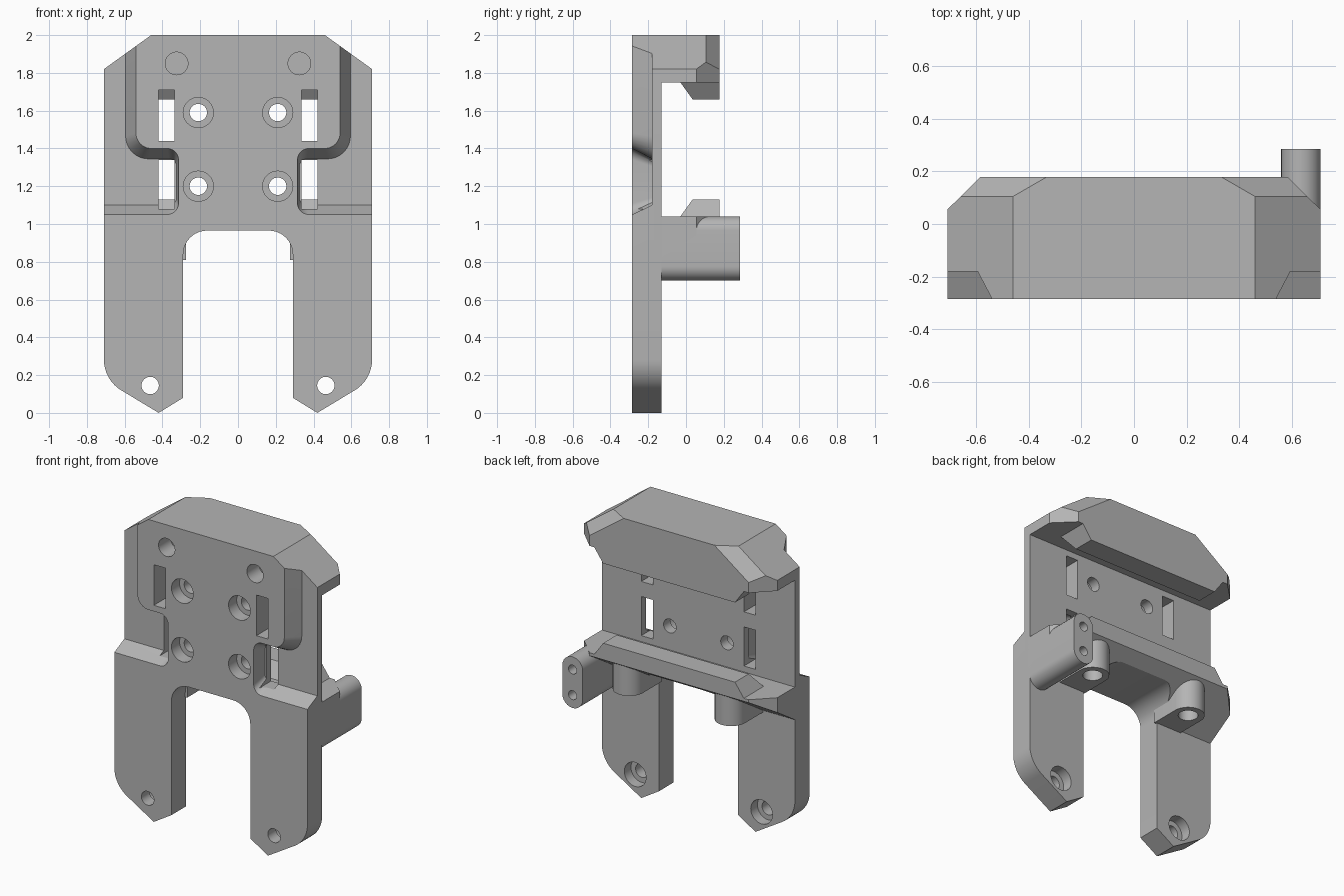
import bpy, bmesh, math
from mathutils import Vector

cube = bpy.data.objects.get("Cube")
if cube:
    bpy.data.objects.remove(cube)

grey = bpy.data.materials.new("plain_grey")
grey.use_nodes = True
GREY = (0.46, 0.46, 0.46, 1)
grey.diffuse_color = GREY
grey.node_tree.nodes["Principled BSDF"].inputs["Base Color"].default_value = GREY

FRONT, BACK, REAR = -0.285, -0.13, 0.178


def finish(name, bm):
    bmesh.ops.recalc_face_normals(bm, faces=bm.faces)
    mesh = bpy.data.meshes.new(name)
    bm.to_mesh(mesh)
    bm.free()
    obj = bpy.data.objects.new(name, mesh)
    bpy.context.collection.objects.link(obj)
    mesh.materials.append(grey)
    return obj


def loft(ring_a, ring_b):
    """Closed solid between two rings with equal point counts."""
    bm = bmesh.new()
    a = [bm.verts.new(p) for p in ring_a]
    b = [bm.verts.new(p) for p in ring_b]
    bm.faces.new(a)
    bm.faces.new(b[::-1])
    for i in range(len(a)):
        j = (i + 1) % len(a)
        bm.faces.new((a[i], b[i], b[j], a[j]))
    return bm


def rounded(points, steps=8):
    """Outline from (u, v, corner radius) points."""
    out = []
    for i, (u, v, r) in enumerate(points):
        p = Vector((u, v))
        if not r:
            out.append(p)
            continue
        d1 = (Vector(points[i - 1][:2]) - p).normalized()
        d2 = (Vector(points[(i + 1) % len(points)][:2]) - p).normalized()
        half = d1.angle(d2) / 2
        centre = p + (d1 + d2).normalized() * (r / math.sin(half))
        s = p + d1 * (r / math.tan(half)) - centre
        e = p + d2 * (r / math.tan(half)) - centre
        for k in range(steps + 1):
            t = k / steps
            out.append(centre + (s * (1 - t) + e * t).normalized() * r)
    return out


def along_y(outline, y0, y1):
    return loft([(p[0], y0, p[1]) for p in outline], [(p[0], y1, p[1]) for p in outline])


def circle(u, v, r, n=32):
    return [(u + r * math.cos(i * math.tau / n), v + r * math.sin(i * math.tau / n))
            for i in range(n)]


def box_outline(u0, u1, v0, v1):
    return [(u0, v0), (u1, v0), (u1, v1), (u0, v1)]


def mirrored(half):
    """Full outline from its right half, listed from top to bottom."""
    return half + [(-p[0],) + tuple(p[1:]) for p in reversed(half)]


def slice_off(bm, point, normal):
    geom = bm.verts[:] + bm.edges[:] + bm.faces[:]
    bmesh.ops.bisect_plane(bm, geom=geom, plane_co=point, plane_no=normal, clear_outer=True)
    bmesh.ops.holes_fill(bm, edges=[e for e in bm.edges if e.is_boundary])


def apply_boolean(obj, tool_bm, operation="DIFFERENCE"):
    tool = finish("cutter", tool_bm)
    tool.hide_render = True
    mod = obj.modifiers.new("cut", "BOOLEAN")
    mod.operation, mod.solver, mod.object = operation, "EXACT", tool
    bpy.context.view_layer.objects.active = obj
    bpy.ops.object.modifier_apply(modifier=mod.name)
    bpy.data.objects.remove(tool)


# Front plate with two legs
plate = finish("front_plate", along_y(rounded(mirrored([
    (0.46, 2, 0), (0.71, 1.82, 0), (0.71, 0.175, 0.19), (0.42, 0, 0),
    (0.29, 0.08, 0), (0.29, 0.965, 0.125)])), FRONT, BACK))

# Stepped side recesses with sloping walls
lip_front = rounded([(0.54, 2.2, 0), (0.54, 1.40, 0.08), (0.315, 1.40, 0.06),
                     (0.315, 1.05, 0.06), (0.9, 1.05, 0), (0.9, 2.2, 0)])
lip_floor = rounded([(0.595, 2.2, 0), (0.595, 1.345, 0.12), (0.325, 1.345, 0.04),
                     (0.325, 1.10, 0.04), (0.9, 1.10, 0), (0.9, 2.2, 0)])
for s in (1, -1):
    slope = [(b - a) for a, b in zip(lip_front, lip_floor)]
    start = [a - d * 0.1 for a, d in zip(lip_front, slope)]
    apply_boolean(plate, loft([(s * p.x, FRONT - 0.0105, p.y) for p in start],
                              [(s * p.x, -0.18, p.y) for p in lip_floor]))
    # Slots
    for z0, z1 in ((1.44, 1.71), (1.08, 1.34)):
        apply_boolean(plate, along_y(box_outline(s * 0.335, s * 0.42, z0, z1), -0.4, 0))
    # Screw holes with counterbores in front
    for z in (1.59, 1.20):
        apply_boolean(plate, along_y(circle(s * 0.21, z, 0.08), -0.4, -0.2))
        apply_boolean(plate, along_y(circle(s * 0.21, z, 0.046), -0.3, 0))
    # Blind holes near the top
    apply_boolean(plate, along_y(circle(s * 0.325, 1.85, 0.06), -0.4, -0.16))
    # Foot holes with counterbores behind
    apply_boolean(plate, along_y(circle(s * 0.465, 0.145, 0.046), -0.4, 0))
    apply_boolean(plate, along_y(circle(s * 0.465, 0.145, 0.08), -0.2, 0))

# Rear hood with bevelled corners
hood_bm = along_y(mirrored([(0.46, 2), (0.71, 1.82), (0.71, 1.75)]), -0.15, REAR)
for s in (1, -1):
    slice_off(hood_bm, (s * 0.71, 0.055, 0), (s * 0.123, 0.125, 0))
    slice_off(hood_bm, (s * 0.46, 0.105, 2), (s * 0.0108, 0.0187, 0.015))
hood = finish("rear_hood", hood_bm)

# Rear shelf, thinning towards the back, notched by the leg arch
profile = [(-0.15, 0.81), (-0.15, 1.04), (REAR, 1.04), (REAR, 1.02)]
shelf_bm = loft([(-0.71, y, z) for y, z in profile], [(0.71, y, z) for y, z in profile])
for s in (1, -1):
    slice_off(shelf_bm, (s * 0.71, 0.055, 0), (s * 0.123, 0.125, 0))
shelf = finish("rear_shelf", shelf_bm)
apply_boolean(shelf, along_y(rounded(mirrored([(0.29, 0.5, 0), (0.29, 0.965, 0.125)])[::-1]),
                             -0.3, 0.4))


# Facing lips on the hood and the shelf
def clamp_lip(name, z_base, z_tip):
    def ring(x, y, z):
        return [(p[0], p[1], z) for p in box_outline(-x, x, y, REAR)]
    return finish(name, loft(ring(0.55, -0.03, z_base), ring(0.485, 0.035, z_tip)))


hood_lip = clamp_lip("hood_lip", 1.75, 1.66)
shelf_lip = clamp_lip("shelf_lip", 1.04, 1.13)

# Hollow bosses under the shelf
parts = [plate, hood, shelf, hood_lip, shelf_lip]
for side, s in (("left", 1), ("right", -1)):
    x, y, r = s * 0.375, 0.06, 0.1
    arc = [(x + r * math.cos(i * math.pi / 16), y + r * math.sin(i * math.pi / 16))
           for i in range(17)] + [(x - r, -0.14), (x + r, -0.14)]
    boss = finish(side + "_boss", loft([(u, v, 0.81) for u, v in arc],
                                       [(u, v, 1.03) for u, v in arc]))
    hole = circle(x, y, 0.06)
    for part in (boss, shelf):
        apply_boolean(part, loft([(u, v, 0.7) for u, v in hole], [(u, v, 1.0) for u, v in hole]))
    parts.append(boss)

# Rounded arm on the left with two end holes
arm = finish("side_arm", along_y(rounded([
    (0.56, 0.70, 0.0745), (0.71, 0.70, 0.0745), (0.71, 1.04, 0.0745), (0.56, 1.04, 0.0745)]),
    -0.14, 0.285))
for z in (0.785, 0.955):
    apply_boolean(arm, along_y(circle(0.635, z, 0.03, 20), 0.15, 0.4))
parts.append(arm)

# Smooth the curved walls, keep edges crisp
bpy.ops.object.select_all(action="DESELECT")
for part in parts:
    part.select_set(True)
bpy.context.view_layer.objects.active = plate
bpy.ops.object.shade_smooth_by_angle(angle=math.radians(25))
